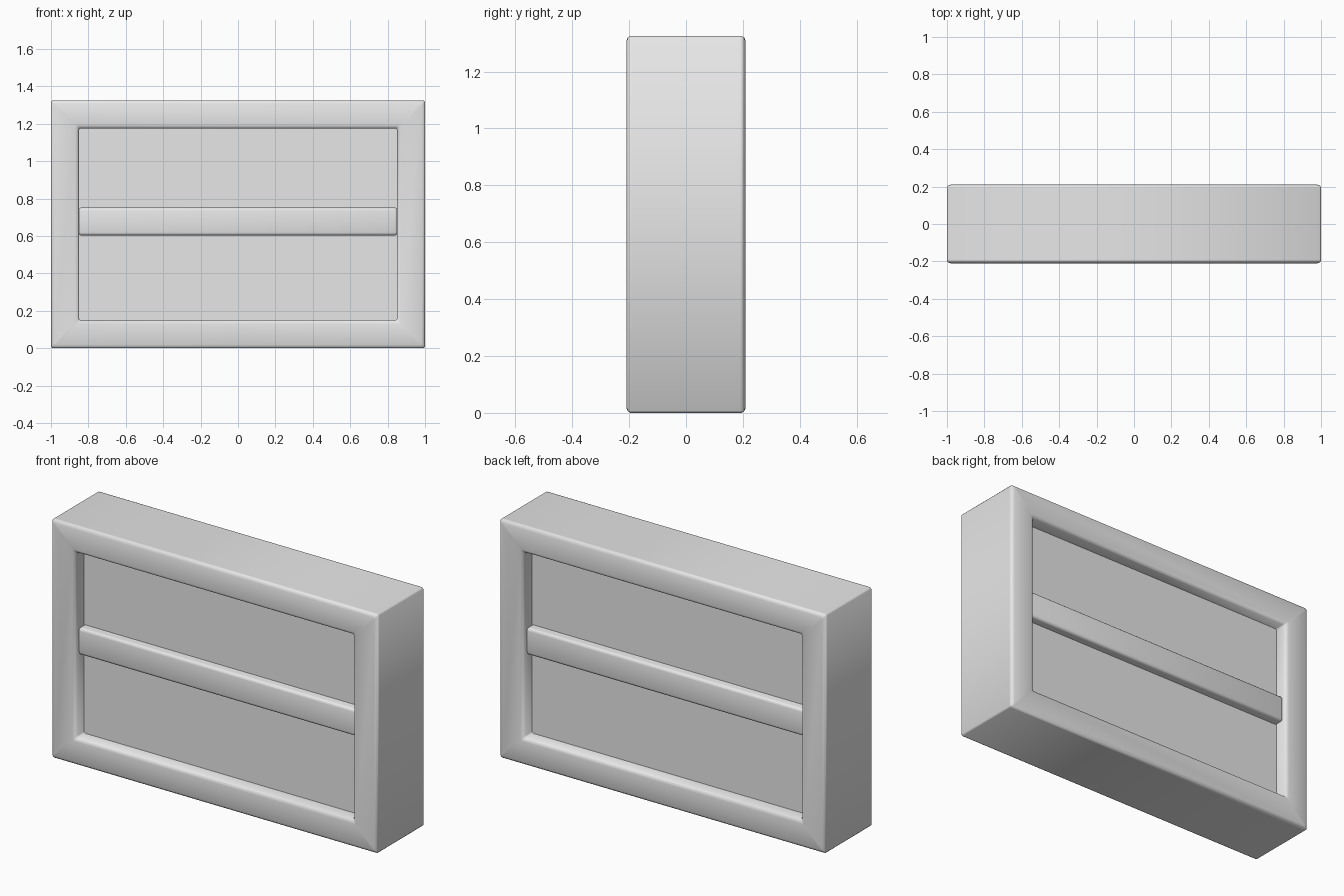
import bpy
import bmesh
import math

if "Cube" in bpy.data.objects:
    bpy.data.objects.remove(bpy.data.objects["Cube"], do_unlink=True)

HALF_W, HEIGHT = 1.0, 1.325
BORDER = 0.15          # width of the frame face
PANEL_Y = 0.135        # panel surface on both sides
BAR_Y = 0.185          # bar surface on both sides

grey = bpy.data.materials.new("plain_grey")
grey.use_nodes = True
colour = (0.8, 0.8, 0.8, 1.0)
grey.diffuse_color = colour
grey.node_tree.nodes["Principled BSDF"].inputs["Base Color"].default_value = colour


def finish(bm, name, angle=45):
    bmesh.ops.recalc_face_normals(bm, faces=bm.faces[:])
    mesh = bpy.data.meshes.new(name)
    bm.to_mesh(mesh)
    bm.free()
    mesh.materials.append(grey)
    obj = bpy.data.objects.new(name, mesh)
    bpy.context.collection.objects.link(obj)
    bpy.ops.object.select_all(action='DESELECT')
    obj.select_set(True)
    bpy.context.view_layer.objects.active = obj
    bpy.ops.object.shade_smooth_by_angle(angle=math.radians(angle))
    return obj


def box(name, x, y, z0, z1, round_edges=0.0):
    """Box centred on x and y, with optionally rounded edges."""
    bm = bmesh.new()
    bmesh.ops.create_cube(bm, size=1)
    for v in bm.verts:
        v.co.x *= 2 * x
        v.co.y *= 2 * y
        v.co.z = (z0 + z1) / 2 + v.co.z * (z1 - z0)
    if round_edges:
        bmesh.ops.bevel(bm, geom=bm.edges[:], offset=round_edges,
                        segments=3, profile=0.5, affect='EDGES')
    return finish(bm, name)


def ring(bm, inset, y, cut=0.008):
    """Rectangle loop with small cut corners, inset from the outer size."""
    w, h = HALF_W - inset, HEIGHT / 2 - inset
    quarter = [(w, h - cut), (w - cut, h)]
    pts = []
    for sx, sz in ((1, 1), (-1, 1), (-1, -1), (1, -1)):
        corner = quarter if sx * sz > 0 else quarter[::-1]
        pts += [(sx * px, sz * pz) for px, pz in corner]
    return [bm.verts.new((px, y, HEIGHT / 2 + pz)) for px, pz in pts]


# Frame: moulding profile (inset, depth) mirrored front to back and closed
half = [(BORDER, 0.12), (BORDER, 0.193), (BORDER - 0.007, 0.205),
        (BORDER - 0.02, 0.21), (0.018, 0.21), (0.006, 0.205),
        (0.0, 0.196), (0.0, 0.19)]
profile = [(i, -d) for i, d in half] + [(i, d) for i, d in reversed(half)]
bm = bmesh.new()
rings = [ring(bm, i, y) for i, y in profile]
for a, b in zip(rings, rings[1:] + rings[:1]):
    n = len(a)
    for k in range(n):
        m = (k + 1) % n
        bm.faces.new((a[k], a[m], b[m], b[k]))
finish(bm, "frame", 50)

# Recessed panel, seen from both sides
box("panel", HALF_W - BORDER + 0.01, PANEL_Y, BORDER - 0.01, HEIGHT - BORDER + 0.01)

# Horizontal bar across the middle, standing out on both sides
box("middle_bar", HALF_W - BORDER + 0.004, BAR_Y, 0.603, 0.752, 0.016)
